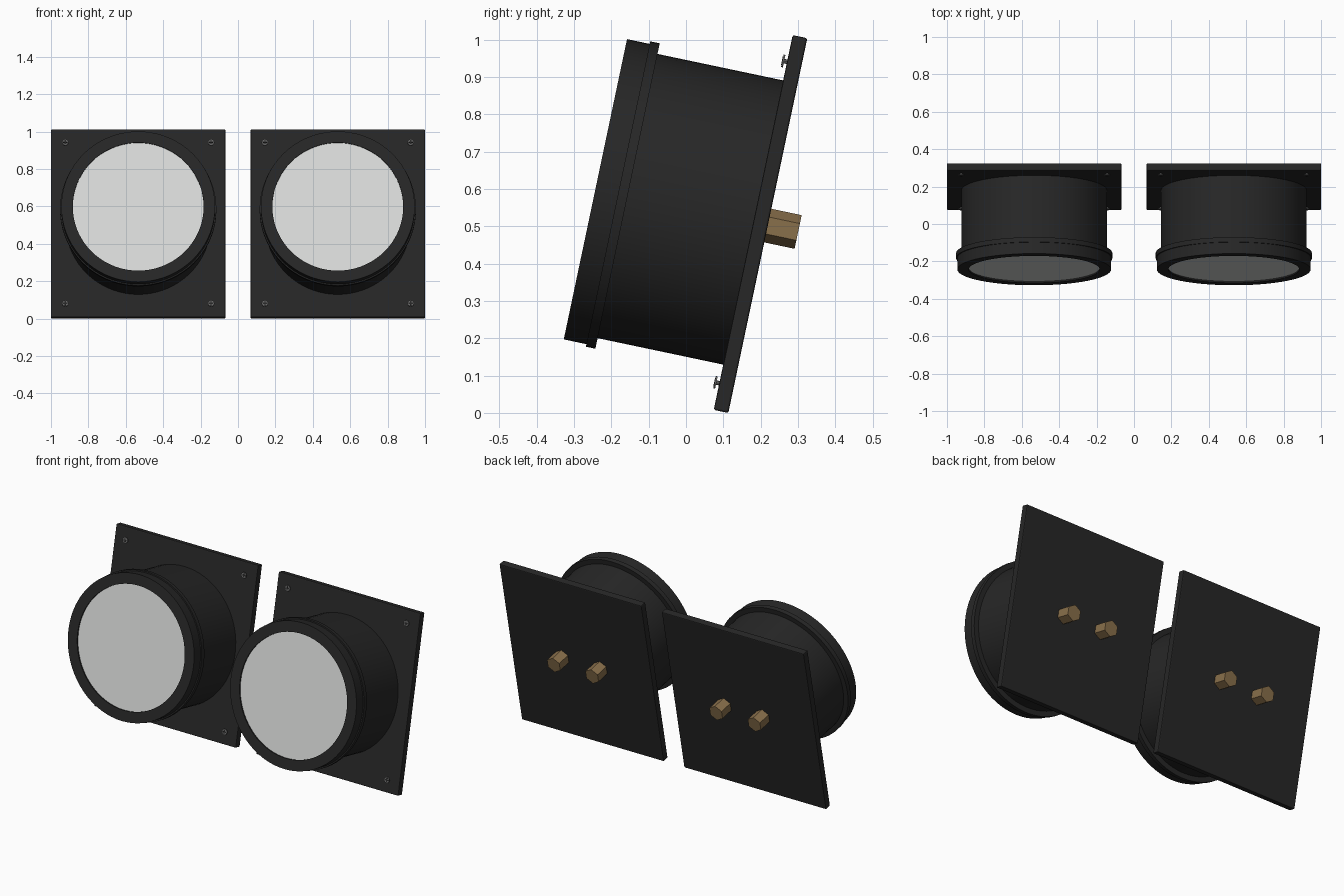
import bpy, bmesh, math
from mathutils import Matrix

if "Cube" in bpy.data.objects:
    bpy.data.objects.remove(bpy.data.objects["Cube"])

TILT = Matrix.Translation((0, 0.18, 0.51)) @ Matrix.Rotation(math.radians(-11.9), 4, 'X')


def material(name, r, g, b):
    m = bpy.data.materials.new(name)
    m.diffuse_color = (r, g, b, 1)
    m.use_nodes = True
    m.node_tree.nodes["Principled BSDF"].inputs["Base Color"].default_value = m.diffuse_color
    return m


BLACK = material("matte_black", 0.02, 0.02, 0.02)
WHITE = material("pale_lens", 0.70, 0.71, 0.70)
BRASS = material("brass", 0.25, 0.16, 0.07)
STEEL = material("screw_grey", 0.14, 0.14, 0.14)


def finish(name, bm, mat, x):
    """Turn a bmesh, built in the lamp's own frame, into a tilted object."""
    bmesh.ops.recalc_face_normals(bm, faces=bm.faces)
    me = bpy.data.meshes.new(name)
    bm.to_mesh(me)
    bm.free()
    me.materials.append(mat)
    ob = bpy.data.objects.new(name, me)
    bpy.context.collection.objects.link(ob)
    ob.matrix_world = Matrix.Translation((x, 0, 0)) @ TILT
    return ob


def lathe(name, profile, mat, x, ring=False, n=72, cx=0, cz=0, smooth=True):
    """Spin (radius, distance forward) points about the lamp axis."""
    bm = bmesh.new()
    loops = []
    for r, d in profile:
        loops.append([bm.verts.new((cx + r * math.sin(2 * math.pi * i / n), -d,
                                    cz + r * math.cos(2 * math.pi * i / n)))
                      for i in range(n)])
    pairs = list(zip(loops, loops[1:]))
    if ring:
        pairs.append((loops[-1], loops[0]))
    else:
        bm.faces.new(loops[0])
        bm.faces.new(loops[-1])
    for a, b in pairs:
        for i in range(n):
            j = (i + 1) % n
            bm.faces.new((a[i], a[j], b[j], b[i]))
    ob = finish(name, bm, mat, x)
    if smooth:
        bpy.ops.object.select_all(action='DESELECT')
        ob.select_set(True)
        bpy.context.view_layer.objects.active = ob
        bpy.ops.object.shade_smooth_by_angle(angle=math.radians(30))
    return ob


def box(name, size, centre, mat, x, bevel=0):
    bm = bmesh.new()
    bmesh.ops.create_cube(bm, size=1, matrix=Matrix.Translation(centre) @ Matrix.Diagonal((*size, 1)))
    if bevel:
        bmesh.ops.bevel(bm, geom=bm.edges[:], offset=bevel, segments=2, profile=0.5, affect='EDGES')
    return finish(name, bm, mat, x)


for side, x in (("left", -0.5335), ("right", 0.5335)):
    # square mounting plate
    box(side + "_plate", (0.933, 0.04, 1.026), (0, 0.02, 0), BLACK, x, 0.005)
    # round housing, clamp flange, front bezel and lens
    lathe(side + "_housing", [(0.389, -0.005), (0.389, 0.35)], BLACK, x)
    lathe(side + "_flange", [(0.38, 0.344), (0.418, 0.344), (0.418, 0.37), (0.38, 0.37)], BLACK, x, ring=True)
    lathe(side + "_bezel", [(0.35, 0.36), (0.411, 0.36), (0.411, 0.432), (0.35, 0.432)], BLACK, x, ring=True)
    lathe(side + "_lens", [(0.352, 0.36), (0.352, 0.424)], WHITE, x)
    # corner screws with crossed heads, standing slightly proud of the plate
    for sx in (-0.39, 0.39):
        for sz in (-0.44, 0.44):
            lathe(side + "_screw_shaft", [(0.006, -0.005), (0.006, 0.01)], STEEL, x, n=8, cx=sx, cz=sz)
            lathe(side + "_screw_head", [(0.017, 0.008), (0.017, 0.013)], STEEL, x, n=16, cx=sx, cz=sz)
            box(side + "_screw_slot_across", (0.022, 0.002, 0.006), (sx, -0.013, sz), BLACK, x)
            box(side + "_screw_slot_upright", (0.006, 0.002, 0.022), (sx, -0.0131, sz), BLACK, x)
    # hexagonal brass terminals on the back
    for tx in (-0.126, 0.126):
        lathe(side + "_terminal", [(0.046, -0.123), (0.046, -0.035)], BRASS, x, n=6, cx=tx, smooth=False)
